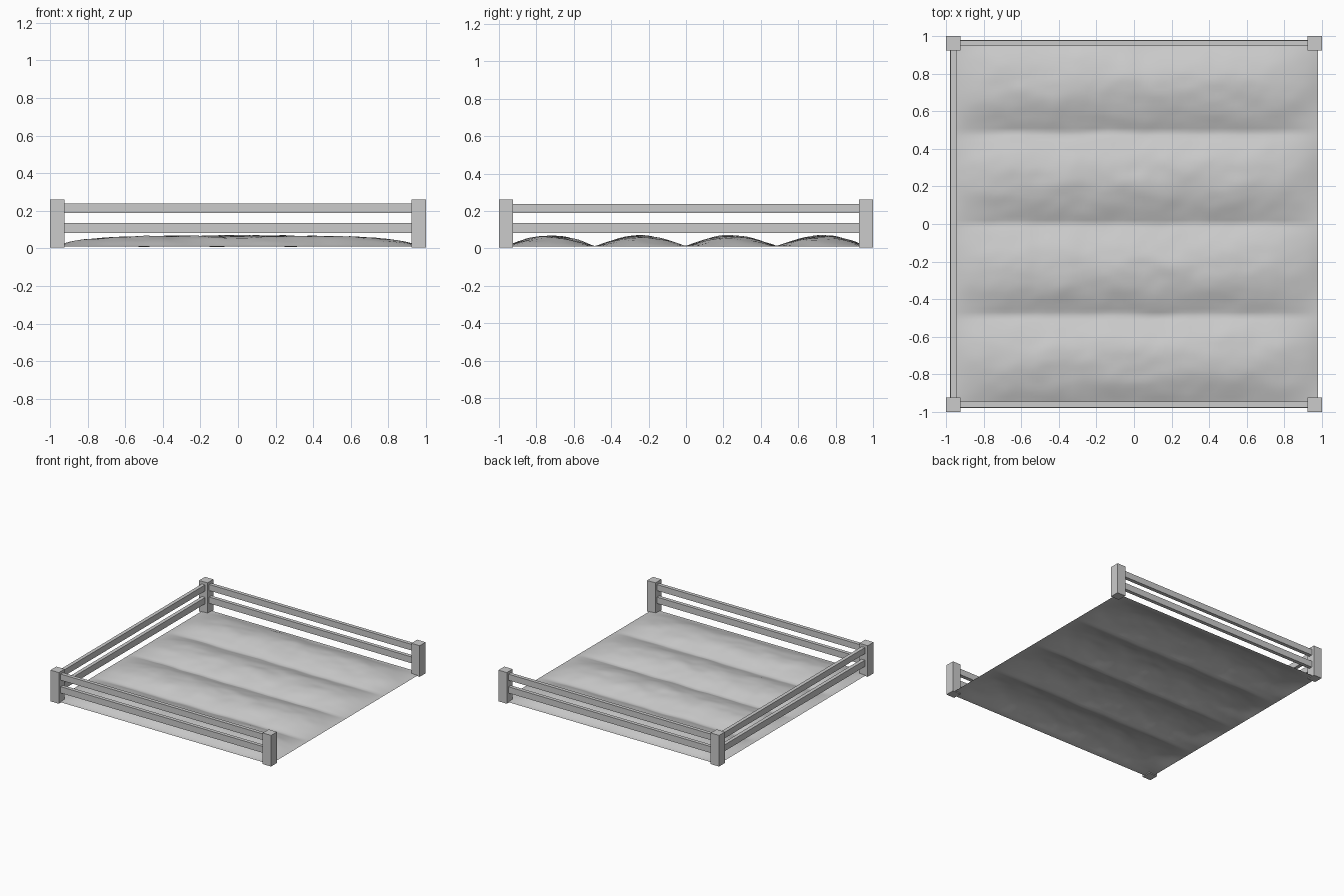
import bpy, bmesh
from math import sin, pi
from mathutils import Vector, noise

if "Cube" in bpy.data.objects:
    bpy.data.objects.remove(bpy.data.objects["Cube"])


def box(name, lo, hi):
    bm = bmesh.new()
    bmesh.ops.create_cube(bm, size=1)
    lo, hi = Vector(lo), Vector(hi)
    for v in bm.verts:
        v.co = Vector(((lo[i] + hi[i]) / 2 + v.co[i] * (hi[i] - lo[i]) for i in range(3)))
    me = bpy.data.meshes.new(name)
    bm.to_mesh(me)
    bm.free()
    ob = bpy.data.objects.new(name, me)
    bpy.context.collection.objects.link(ob)
    return ob


# corner posts
for sx, nx in ((-1, "left"), (1, "right")):
    for sy, ny in ((-1, "front"), (1, "back")):
        cx, cy, h = sx * 0.962, sy * 0.962, 0.038
        box(f"{ny}_{nx}_post", (cx - h, cy - h, 0.005), (cx + h, cy + h, 0.26))

# two rails on front, back and left; the right side is open
L, t = 0.925, 0.015
for level, z0, z1 in (("lower", 0.083, 0.135), ("upper", 0.188, 0.238)):
    for side, y in (("front", -0.96), ("back", 0.962)):
        box(f"{side}_{level}_rail", (-L, y - t, z0), (L, y + t, z1))
    box(f"left_{level}_rail", (-0.96 - t, -L, z0), (-0.96 + t, L, z1))

# ploughed soil: an open sheet with four rounded ridges running along x
bm = bmesh.new()
bmesh.ops.create_grid(bm, x_segments=72, y_segments=96, size=0.98)
for v in bm.verts:
    x, y = v.co.x, v.co.y
    edge = (1 - abs(x / 0.98) ** 6) * (1 - abs(y / 0.98) ** 40)
    wob = 0.012 * noise.noise(Vector((x * 4, y * 2, 3))) * edge
    ridge = abs(sin(pi * (y + wob) / 0.485))
    lump = noise.noise(Vector((x * 5, y * 7, 0))) * 0.008
    lump += noise.noise(Vector((x * 13, y * 16, 5))) * 0.003
    v.co.z = max(0.0, 0.01 + edge * (0.056 * ridge + lump * (0.4 + 0.6 * ridge)))
me = bpy.data.meshes.new("soil")
bm.to_mesh(me)
bm.free()
me.shade_smooth()
soil = bpy.data.objects.new("soil", me)
bpy.context.collection.objects.link(soil)
